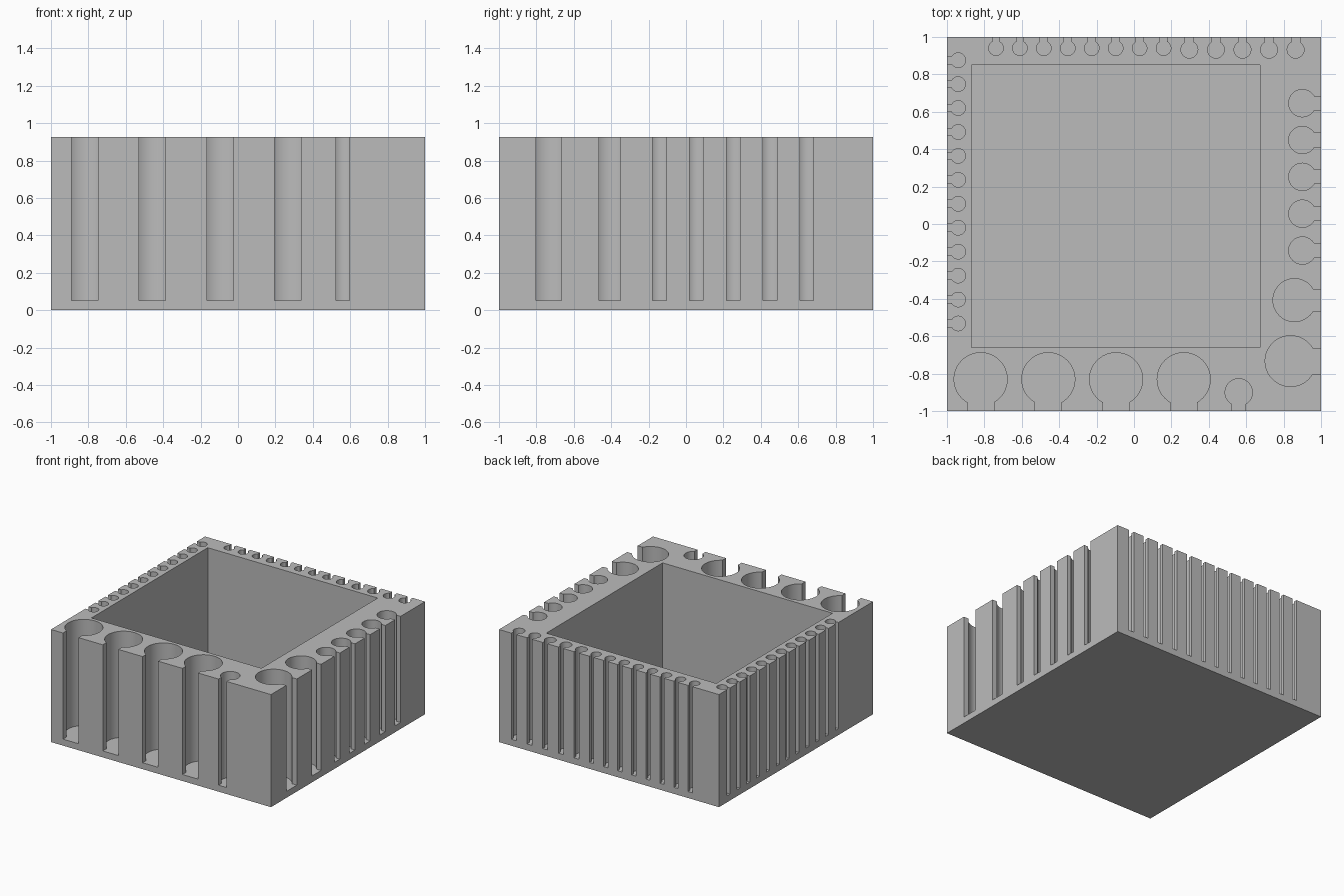
import bpy
import bmesh
from math import sin, cos, pi
from mathutils import Vector

default = bpy.data.objects.get("Cube")
if default:
    bpy.data.objects.remove(default, do_unlink=True)

HEIGHT, FLOOR, ABOVE = 0.925, 0.053, 1.1
ARC_STEPS = 40

grey = bpy.data.materials.new("plain grey")
grey.use_nodes = True
colour = (0.5, 0.5, 0.5, 1)
grey.diffuse_color = colour
grey.node_tree.nodes["Principled BSDF"].inputs["Base Color"].default_value = colour


def make_object(name, bm):
    bmesh.ops.recalc_face_normals(bm, faces=bm.faces)
    mesh = bpy.data.meshes.new(name)
    bm.to_mesh(mesh)
    bm.free()
    mesh.materials.append(grey)
    obj = bpy.data.objects.new(name, mesh)
    bpy.context.collection.objects.link(obj)
    return obj


def add_prism(bm, outline, bottom, top):
    face = bm.faces.new([bm.verts.new((p[0], p[1], bottom)) for p in outline])
    result = bmesh.ops.extrude_face_region(bm, geom=[face], use_keep_orig=True)
    verts = [g for g in result["geom"] if isinstance(g, bmesh.types.BMVert)]
    bmesh.ops.translate(bm, verts=verts, vec=(0, 0, top - bottom))


def rectangle(x0, x1, y0, y1):
    return [(x0, y0), (x1, y0), (x1, y1), (x0, y1)]


def keyhole(centre, outward, radius):
    # Round bore opening outward through a slot as wide as its radius
    centre, out = Vector(centre), Vector(outward)
    side = Vector((-out.y, out.x))
    points = []
    for i in range(ARC_STEPS + 1):
        a = pi / 6 + i / ARC_STEPS * 5 * pi / 3
        points.append(centre + (out * cos(a) + side * sin(a)) * radius)
    for sign in (-1, 1):
        points.append(centre + out * 0.3 + side * sign * radius / 2)
    return points


# Solid block
block = bmesh.new()
add_prism(block, rectangle(-1, 1, -1, 1), 0, HEIGHT)
body = make_object("holder_body", block)

# Central pocket and the bores around it
cuts = bmesh.new()
add_prism(cuts, rectangle(-0.87, 0.675, -0.66, 0.85), FLOOR, ABOVE)

FRONT, BACK, RIGHT, LEFT = (0, -1), (0, 1), (1, 0), (-1, 0)
bores = [((-0.82 + 0.362 * i, -0.83), FRONT, 0.142) for i in range(4)]
bores += [((0.56, -0.90), FRONT, 0.073),
          ((0.837, -0.733), RIGHT, 0.136),
          ((0.858, -0.407), RIGHT, 0.115)]
bores += [((0.90, -0.142 + 0.197 * i), RIGHT, 0.073) for i in range(5)]
bores += [((-0.738 + 0.128 * i, 0.94), BACK, 0.039) for i in range(8)]
bores += [((0.296 + 0.142 * i, 0.932), BACK, 0.045) for i in range(5)]
bores += [((-0.94, -0.532 + 0.128 * i), LEFT, 0.039) for i in range(12)]
for centre, outward, radius in bores:
    add_prism(cuts, keyhole(centre, outward, radius), FLOOR, ABOVE)
cutter = make_object("bore_cutter", cuts)
cutter.hide_render = True

# Cut the bores, then smooth their round walls
cut = body.modifiers.new("bores", 'BOOLEAN')
cut.operation = 'DIFFERENCE'
cut.solver = 'EXACT'
cut.object = cutter
bpy.ops.object.select_all(action='DESELECT')
body.select_set(True)
bpy.context.view_layer.objects.active = body
bpy.ops.object.modifier_apply(modifier=cut.name)
bpy.data.objects.remove(cutter, do_unlink=True)
bpy.ops.object.shade_smooth_by_angle(angle=pi / 6)
